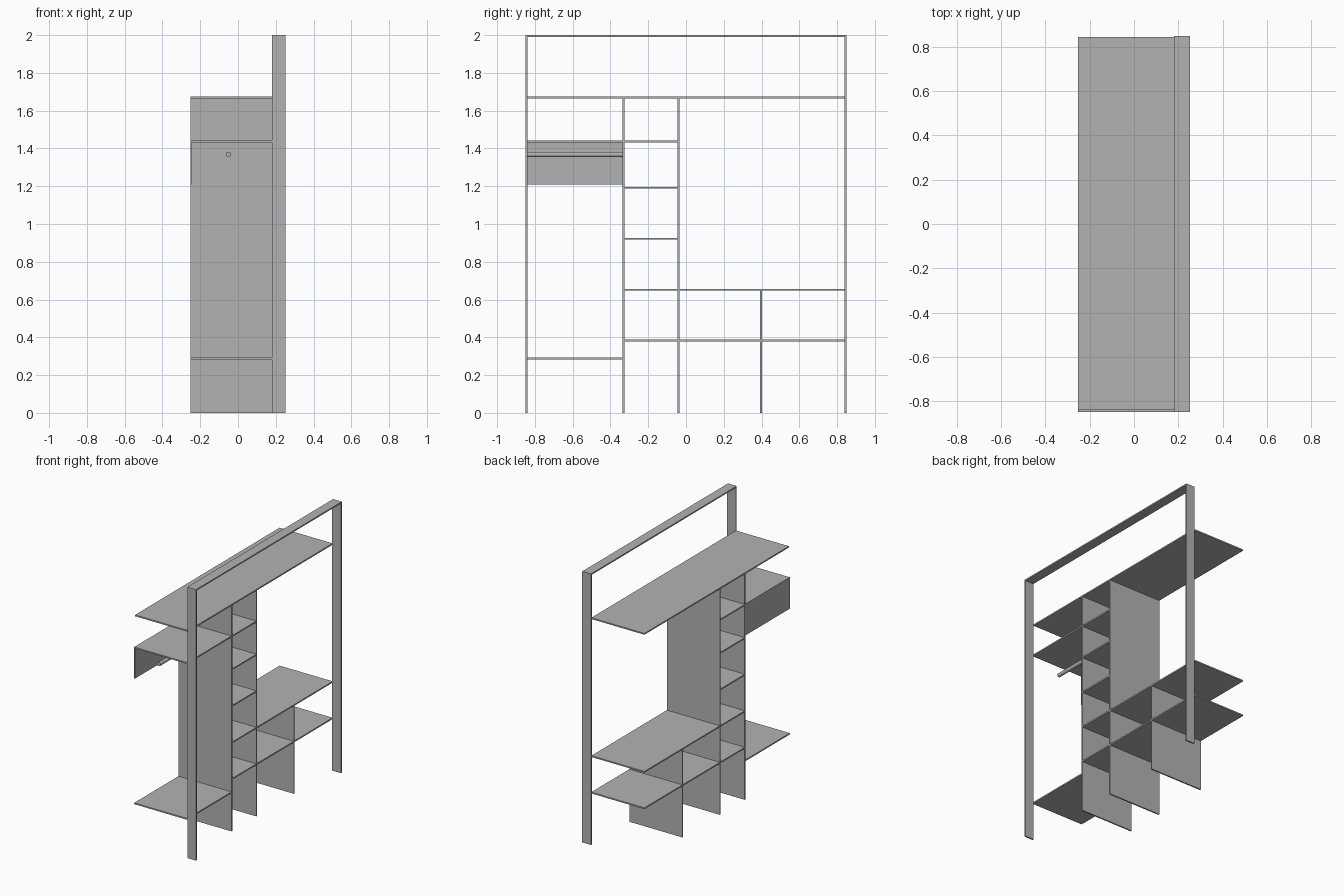
import bpy, math

if "Cube" in bpy.data.objects:
    bpy.data.objects.remove(bpy.data.objects["Cube"])

grey = bpy.data.materials.new("panel grey")
grey.diffuse_color = (0.45, 0.45, 0.45, 1)
grey.use_nodes = True
grey.node_tree.nodes["Principled BSDF"].inputs["Base Color"].default_value = grey.diffuse_color

T = 0.01                      # board thickness
XB, XM, XF = -0.252, 0.181, 0.252   # back edge, board front edge, frame front edge
Y1, Y2, Y3, YE = -0.33, -0.04, 0.397, 0.85


def box(name, x, y, z):
    bpy.ops.mesh.primitive_cube_add(size=1, location=[(a + b) / 2 for a, b in (x, y, z)])
    o = bpy.context.object
    o.name = name
    o.scale = [b - a for a, b in (x, y, z)]
    bpy.ops.object.transform_apply(location=False, rotation=False, scale=True)
    o.data.materials.append(grey)
    return o


def shelf(name, y0, y1, z):
    box(name, (XB, XM), (y0, y1), (z - T / 2, z + T / 2))


def upright(name, y, top):
    box(name, (XB, XM), (y - T / 2, y + T / 2), (0, top))


# Front frame: two posts and a top rail
for side, s in (("left", -1), ("right", 1)):
    box(side + "_frame_post", (XM, XF), sorted((s * YE, s * (YE - T))), (0, 2))
box("top_frame_rail", (XM, XF), (-YE + T, YE - T), (2 - T, 2))

# Upright dividers
upright("left_divider", Y1, 1.665)
upright("middle_divider", Y2, 1.665)
for n, (a, b) in enumerate(((0, 0.378), (0.388, 0.647))):
    box("right_divider_%d" % n, (XB, XM), (Y3 - T / 2, Y3 + T / 2), (a, b))

# Long top shelf
shelf("top_shelf", -YE + T, YE - T / 2, 1.67)
h = T / 2
# Left bay shelves
shelf("left_upper_shelf", -YE, Y1 - h, 1.437)
shelf("left_lower_shelf", -YE, Y1 - h, 0.287)
# Narrow middle bay shelves
for i, z in enumerate((0.383, 0.652, 0.922, 1.192, 1.437)):
    shelf("middle_shelf_%d" % i, Y1 + h, Y2 - h, z)
# Wide right bay shelves
shelf("right_lower_shelf", Y2 + h, YE - T / 2, 0.383)
shelf("right_upper_shelf", Y2 + h, YE - T / 2, 0.652)

# Valance hanging under the left upper shelf
box("valance_panel", (XB, XB + 0.006), (-YE, Y1 - h), (1.21, 1.432))

# Clothes rod
bpy.ops.mesh.primitive_cylinder_add(vertices=24, radius=0.014, depth=Y1 + YE,
                                    location=(-0.051, (Y1 - YE) / 2, 1.368),
                                    rotation=(math.pi / 2, 0, 0))
rod = bpy.context.object
rod.name = "clothes_rod"
rod.data.materials.append(grey)
bpy.ops.object.shade_smooth_by_angle()
